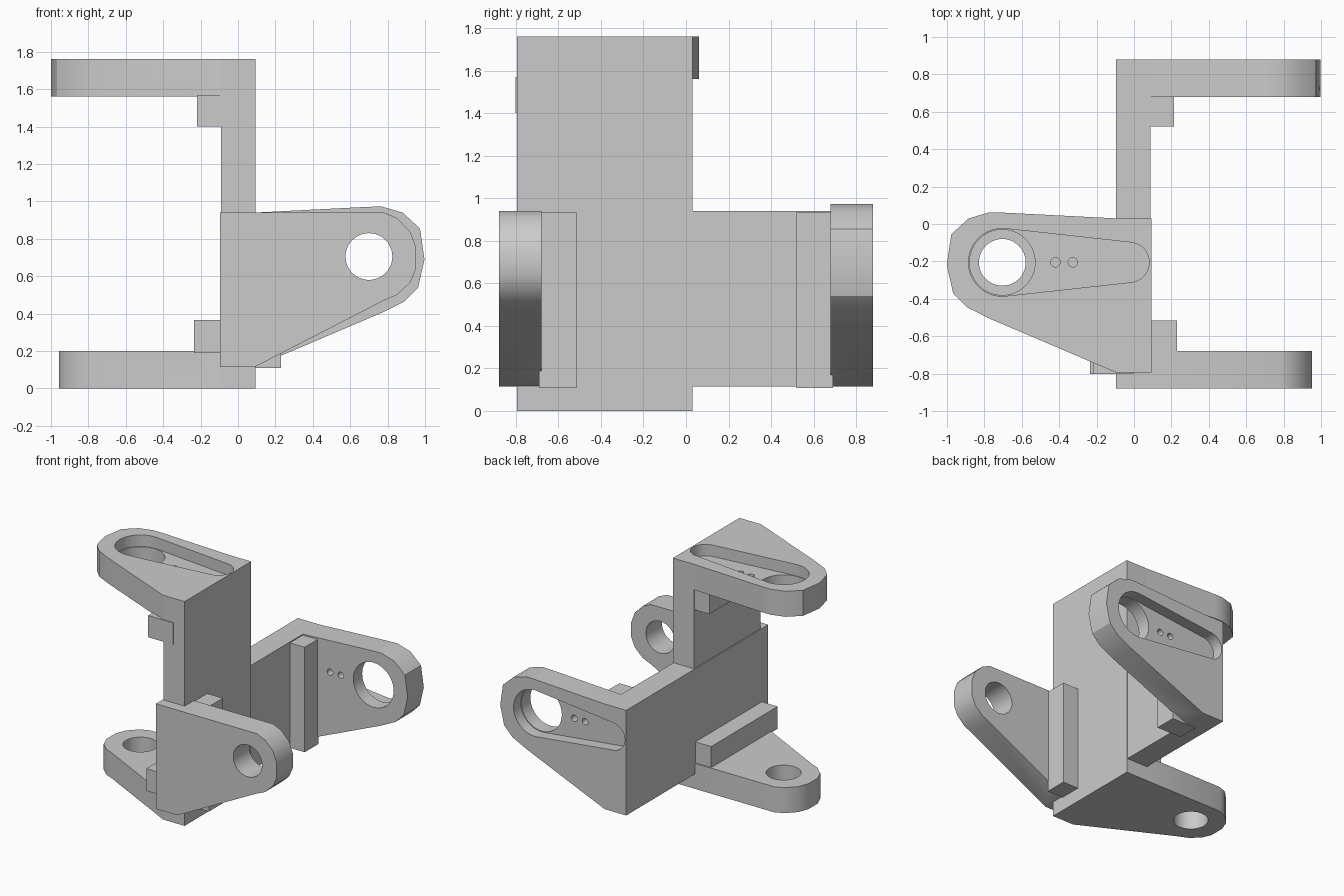
import bpy, bmesh, math
from mathutils import Matrix

if "Cube" in bpy.data.objects:
    bpy.data.objects.remove(bpy.data.objects["Cube"])

grey = bpy.data.materials.new("light grey")
grey.diffuse_color = (0.6, 0.6, 0.6, 1)
grey.use_nodes = True
grey.node_tree.nodes["Principled BSDF"].inputs["Base Color"].default_value = grey.diffuse_color

HUB_X, HUB_Z = 0.70, 0.705      # joint axis
BACK, INNER = -0.097, 0.087     # faces of the web
LOW, HIGH = 0.115, 0.94         # height of the web
OUT, IN = 0.88, 0.68            # arm thickness range


def finish(bm, name):
    bmesh.ops.recalc_face_normals(bm, faces=bm.faces)
    mesh = bpy.data.meshes.new(name)
    bm.to_mesh(mesh)
    bm.free()
    obj = bpy.data.objects.new(name, mesh)
    bpy.context.collection.objects.link(obj)
    mesh.materials.append(grey)
    return obj


def prism(name, outline, y0, y1):
    """Extrude an (x, z) outline along y."""
    bm = bmesh.new()
    face = bm.faces.new([bm.verts.new((x, y0, z)) for x, z in outline])
    side = bmesh.ops.extrude_face_region(bm, geom=[face])["geom"]
    verts = [v for v in side if isinstance(v, bmesh.types.BMVert)]
    bmesh.ops.translate(bm, verts=verts, vec=(0, y1 - y0, 0))
    return finish(bm, name)


def box(name, x0, x1, y0, y1, z0, z1):
    return prism(name, [(x0, z0), (x1, z0), (x1, z1), (x0, z1)], y0, y1)


def arc(cx, cz, r, a0, a1, n):
    return [(cx + r * math.cos(math.radians(a0 + (a1 - a0) * i / n)),
             cz + r * math.sin(math.radians(a0 + (a1 - a0) * i / n))) for i in range(n + 1)]


def circle(cx, cz, r, n=48):
    return arc(cx, cz, r, 0, 360, n)[:-1]


def combine(target, other, operation):
    """Apply a boolean and remove the second part."""
    mod = target.modifiers.new("cut", 'BOOLEAN')
    mod.operation, mod.solver, mod.object = operation, 'EXACT', other
    bpy.context.view_layer.objects.active = target
    bpy.ops.object.modifier_apply(modifier=mod.name)
    bpy.data.objects.remove(other, do_unlink=True)


def make_bracket(name):
    # web joining the two arms
    body = box(name, BACK, INNER, -OUT, OUT, LOW, HIGH)

    # plain arm and wider slotted arm, both with faceted round tips
    root = [(BACK, HIGH), (BACK, LOW), (0.09, LOW)]
    plain = [(0.78, 0.47), (0.85, 0.50), (0.92, 0.565), (0.952, 0.64), (0.952, 0.755),
             (0.92, 0.84), (0.85, 0.91), (0.78, 0.94)]
    wide = [(0.77, 0.405), (0.89, 0.465), (0.963, 0.54), (0.997, 0.69), (0.973, 0.855),
            (0.88, 0.94), (0.77, 0.972), (0.70, 0.971), (0.09, HIGH)]
    combine(body, prism("plain_arm", root + plain, -OUT, -IN), 'UNION')
    combine(body, prism("slotted_arm", root + wide, IN, OUT), 'UNION')

    # reinforcing posts in the inner corners
    combine(body, box("post", 0.0, 0.23, -0.69, -0.515, 0.108, 0.932), 'UNION')
    combine(body, box("post", 0.0, 0.215, 0.52, 0.69, 0.108, 0.932), 'UNION')

    # joint holes and two screw holes
    combine(body, prism("hole", circle(HUB_X, HUB_Z, 0.125), -1, -0.6), 'DIFFERENCE')
    combine(body, prism("hole", circle(HUB_X, HUB_Z, 0.175), 0.6, 1), 'DIFFERENCE')
    for x in (0.323, 0.416):
        combine(body, prism("hole", circle(x, HUB_Z, 0.025, 24), 0.6, 1), 'DIFFERENCE')

    # tapered recess in the outer face of the slotted arm
    slot = arc(HUB_X, HUB_Z, 0.181, -96, 96, 28) + arc(0.022, HUB_Z, 0.107, 96, 264, 24)
    combine(body, prism("slot", slot, OUT - 0.09, 1), 'DIFFERENCE')
    return body


# second bracket is the first turned to face the other way, arms above and below
side_bracket = make_bracket("side_bracket")
upright_bracket = make_bracket("upright_bracket")
upright_bracket.data.transform(Matrix((
    (-1, 0, 0, -0.004), (0, 0, 1, -0.91), (0, 1, 0, 0.88), (0, 0, 0, 1))))

# smooth curved walls, keep edges sharp
for obj in (side_bracket, upright_bracket):
    bpy.ops.object.select_all(action='DESELECT')
    obj.select_set(True)
    bpy.context.view_layer.objects.active = obj
    bpy.ops.object.shade_smooth_by_angle(angle=math.radians(30))
